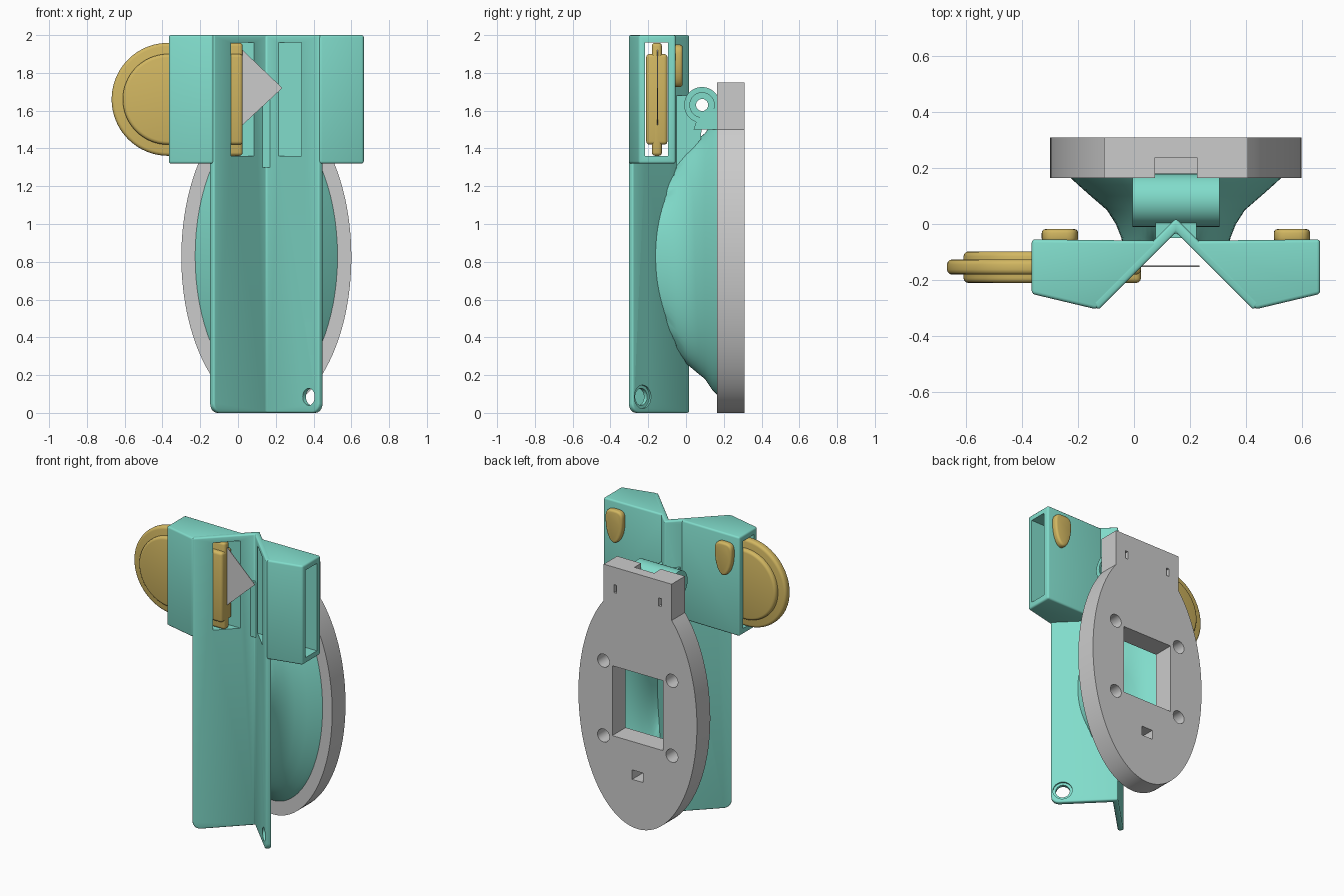
import bpy, bmesh
from math import sin, cos, pi, asin
from mathutils import Matrix, Vector

if "Cube" in bpy.data.objects:
    bpy.data.objects.remove(bpy.data.objects["Cube"])

CX = 0.15  # symmetry plane of the bracket and plate


def material(name, col):
    m = bpy.data.materials.new(name)
    m.diffuse_color = col
    m.use_nodes = True
    m.node_tree.nodes["Principled BSDF"].inputs["Base Color"].default_value = m.diffuse_color
    return m


TEAL = material("teal_plastic", (0.22, 0.72, 0.60, 1))
GOLD = material("gold_plastic", (0.64, 0.47, 0.12, 1))


def finish(name, bm, mat=None):
    bmesh.ops.recalc_face_normals(bm, faces=bm.faces)
    me = bpy.data.meshes.new(name)
    bm.to_mesh(me)
    bm.free()
    ob = bpy.data.objects.new(name, me)
    bpy.context.collection.objects.link(ob)
    if mat:
        me.materials.append(mat)
    return ob


def bake(ob):
    dg = bpy.context.evaluated_depsgraph_get()
    ob_mesh = bpy.data.meshes.new_from_object(ob.evaluated_get(dg))
    ob.modifiers.clear()
    ob.data = ob_mesh


def prism(name, pts, lo, hi, axis, mat=None, bevel=0, corner=None):
    """Extrude a 2D outline along an axis, with optional rounded edges."""
    place = {'x': lambda u, v, w: (w, u, v), 'y': lambda u, v, w: (u, w, v),
             'z': lambda u, v, w: (u, v, w)}[axis]
    bm = bmesh.new()
    a = [bm.verts.new(place(u, v, lo)) for u, v in pts]
    b = [bm.verts.new(place(u, v, hi)) for u, v in pts]
    bm.faces.new(a)
    bm.faces.new(b)
    for i in range(len(pts)):
        j = (i + 1) % len(pts)
        bm.faces.new((a[i], a[j], b[j], b[i]))
    if corner:
        bmesh.ops.bevel(bm, geom=[e for e in bm.edges if corner(e)], offset=0.05,
                        segments=5, profile=0.5, affect='EDGES')
    ob = finish(name, bm, mat)
    if bevel:
        m = ob.modifiers.new("round", 'BEVEL')
        m.width, m.segments, m.limit_method, m.angle_limit = bevel, 3, 'ANGLE', 0.6
        bake(ob)
    return ob


def box(name, x, y, z, mat=None, bevel=0):
    pts = [(x[0], y[0]), (x[1], y[0]), (x[1], y[1]), (x[0], y[1])]
    return prism(name, pts, z[0], z[1], 'z', mat, bevel)


def rod(name, centre, axis, radius, length):
    bm = bmesh.new()
    rot = Vector(axis).to_track_quat('Z', 'Y').to_matrix().to_4x4()
    bmesh.ops.create_cone(bm, cap_ends=True, segments=32, radius1=radius, radius2=radius,
                          depth=length, matrix=Matrix.Translation(centre) @ rot)
    return finish(name, bm)


def cut(ob, *cutters):
    for c in cutters:
        m = ob.modifiers.new("cut", 'BOOLEAN')
        m.object, m.operation, m.solver = c, 'DIFFERENCE', 'EXACT'
        bake(ob)
        bpy.data.objects.remove(c)


def slot():
    return box("slot", (-0.6, 0.9), (-0.217, -0.095), (1.36, 1.96))


# V-shaped bracket sheet with rounded bottom corners, latch windows and lanyard hole
half = [(0, -0.03), (0.277, -0.307), (0.302, -0.282), (0, 0.02)]
vee = [(CX + x, y) for x, y in half] + [(CX - x, y) for x, y in half[2:0:-1]]
sheet = prism("bracket_sheet", vee, 0, 2, 'z', TEAL, 0.01,
              lambda e: all(v.co.z < 0.01 and abs(v.co.x - CX) > 0.2 for v in e.verts)
              and e.calc_length() < 0.1)
cut(sheet, slot(),
    rod("hole", (CX + 0.237, -0.242, 0.085), (1, 1, 0), 0.045, 0.2),
    rod("sink", (CX + 0.268, -0.211, 0.085), (1, 1, 0), 0.062, 0.075))

# Latch housings on both sides of the bracket, and their back buttons
for side, label in ((-1, "left"), (1, "right")):
    prof = [(0.045, -0.06), (0.285, -0.305), (0.516, -0.25), (0.516, -0.055)]
    house = prism(label + "_latch_housing", [(CX + side * x, y) for x, y in prof],
                  1.32, 2, 'z', TEAL, 0.012)
    cut(house, slot())
    nail = []
    for i in range(32):
        a = 2 * pi * i / 32
        s, c = sin(a), cos(a)
        if s > 0:   # squarish top
            nail.append((0.065 * abs(c) ** 0.6 * (1 if c > 0 else -1), 1.88 + 0.07 * s ** 0.6))
        else:       # tapering bottom
            nail.append((0.065 * c, 1.88 + 0.155 * s))
    prism(label + "_button", [(CX + side * 0.415 + x, z) for x, z in nail],
          -0.065, -0.018, 'y', GOLD, 0.014)

# Sliding latch: wide core inside a thinner rim, round outer end
for name, r, y0, y1 in (("latch_rim", 0.299, -0.181, -0.127), ("latch_core", 0.24, -0.211, -0.098)):
    arc = [(-0.37 - r * sin(pi * i / 40), 1.66 + r * cos(pi * i / 40)) for i in range(41)]
    prism(name, arc + [(0.025, 1.66 - r), (0.025, 1.66 + r)], y0, y1, 'y', GOLD, 0.018)
prism("latch_pointer", [(0.02, 1.52), (0.235, 1.72), (0.02, 1.925)], -0.153, -0.149, 'y')

# Oval back plate with hinge tab
a0 = pi - asin(0.258 / 0.45)
oval = [(CX + 0.45 * sin(a), 0.825 - 0.825 * cos(a))
        for a in (-a0 + 2 * a0 * i / 96 for i in range(97))]
plate = prism("back_plate", oval + [(CX + 0.258, 1.75), (CX - 0.258, 1.75)], 0.165, 0.31, 'y')
through = (0.1, 0.4)
cut(plate,
    box("window", (CX - 0.193, CX + 0.193), through, (0.59, 1.07)),
    box("small_window", (CX - 0.042, CX + 0.042), through, (0.33, 0.395)),
    box("tab_notch", (CX - 0.075, CX + 0.075), (0.1, 0.238), (1.55, 1.8)),
    *[box("tab_slot", (CX + s * 0.17 - 0.01, CX + s * 0.17 + 0.01), through, (1.575, 1.63))
      for s in (-1, 1)],
    *[rod("screw_hole", (CX + sx * 0.26, 0.24, 0.83 + sz * 0.257), (0, 1, 0), 0.045, 0.4)
      for sx in (-1, 1) for sz in (-1, 1)])

# Hollow flared dish joining plate and bracket, ending inside the V sheet
rings = [(0.166, 0.378, 0.735), (0.14, 0.35, 0.71), (0.1, 0.305, 0.65), (0.05, 0.247, 0.61),
         (0, 0.215, 0.57), (-0.05, 0.195, 0.515), (-0.1, 0.186, 0.46), (-0.17, 0.18, 0.41)]
bm = bmesh.new()
prev, N = None, 72
for y, hx, hz in rings:
    ring = []
    for i in range(N):
        dx, dz = hx * cos(2 * pi * i / N), hz * sin(2 * pi * i / N)
        ring.append(bm.verts.new((CX + dx, max(y, 0.005 - abs(dx)), 0.83 + dz)))
    if prev:
        for i in range(N):
            j = (i + 1) % N
            bm.faces.new((prev[i], prev[j], ring[j], ring[i]))
    prev = ring
finish("flared_dish", bm, TEAL)

# Hinge: barrel with bore and counterbores, its foot, and the bracket lug
HY, HZ = 0.085, 1.63
circle = [(HY + 0.095 * cos(2 * pi * i / 48), HZ + 0.095 * sin(2 * pi * i / 48)) for i in range(48)]
barrel = prism("hinge_barrel", circle, CX - 0.155, CX + 0.155, 'x', TEAL)
lug = prism("hinge_lug", [(-0.05, 1.3), (0.08, 1.45), (0.085, 1.68), (-0.05, 1.68)],
            CX - 0.073, CX + 0.073, 'x', TEAL)
foot = prism("hinge_foot", [(0.04, 1.5), (0.166, 1.5), (0.166, 1.62), (0.06, 1.56)],
             CX - 0.15, CX + 0.15, 'x', TEAL)
cut(barrel, rod("bore", (CX, HY, HZ), (1, 0, 0), 0.032, 1),
    *[rod("counterbore", (CX + s * 0.155, HY, HZ), (1, 0, 0), 0.065, 0.02) for s in (-1, 1)])
cut(lug, rod("bore", (CX, HY, HZ), (1, 0, 0), 0.032, 1))

# Smooth shading with sharp edges kept
for ob in bpy.data.objects:
    ob.select_set(True)
    bpy.context.view_layer.objects.active = ob
bpy.ops.object.shade_smooth_by_angle(angle=0.6)
